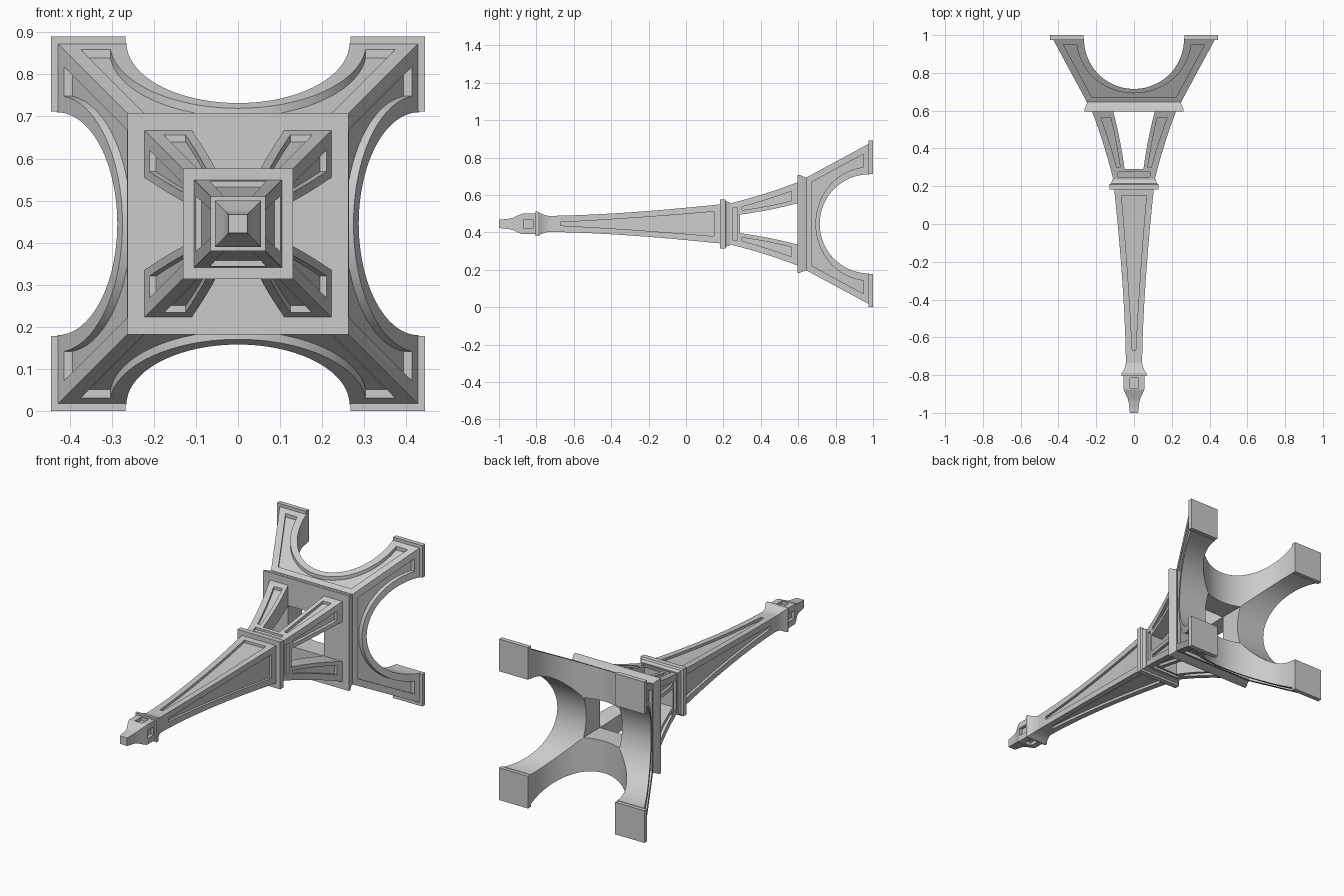
import bpy, bmesh, math
from mathutils import Matrix, Vector

if "Cube" in bpy.data.objects:
    bpy.data.objects.remove(bpy.data.objects["Cube"])

# The tower is built upright, then laid down with its feet toward +y
LAY_DOWN = Matrix.Translation((0, 1, 0.445)) @ Matrix.Rotation(math.pi / 2, 4, "X")


def new_object(name, bm):
    bmesh.ops.recalc_face_normals(bm, faces=bm.faces)
    mesh = bpy.data.meshes.new(name)
    bm.to_mesh(mesh)
    bm.free()
    obj = bpy.data.objects.new(name, mesh)
    bpy.context.collection.objects.link(obj)
    return obj


def loft(bm, sections):
    """Skin a list of matching point loops and cap both ends."""
    rings = [[bm.verts.new(p) for p in s] for s in sections]
    n = len(rings[0])
    for a, b in zip(rings, rings[1:]):
        for i in range(n):
            j = (i + 1) % n
            bm.faces.new((a[i], a[j], b[j], b[i]))
    bm.faces.new(rings[0][::-1])
    bm.faces.new(rings[-1])


def rect(x0, x1, y0, y1, h):
    return [Vector(p) for p in ((x0, y0, h), (x1, y0, h), (x1, y1, h), (x0, y1, h))]


def square_tower(name, profile):
    bm = bmesh.new()
    loft(bm, [rect(-w, w, -w, w, h) for h, w in profile])
    return new_object(name, bm)


def heights(h0, h1, n):
    return [h0 + (h1 - h0) * i / n for i in range(n + 1)]


def turned(sections, quarter):
    turn = Matrix.Rotation(quarter * math.pi / 2, 3, "Z")
    return [[turn @ p for p in s] for s in sections]


def panel(hs, left, right, width, depth):
    """Recess cutter that follows the sloping face on the +y side."""
    return [rect(left(h), right(h), width(h) - depth, width(h) + 0.05, h) for h in hs]


def four_sides(panels):
    bm = bmesh.new()
    for q in range(4):
        for p in panels:
            loft(bm, turned(p, q))
    return new_object("cutter", bm)


def cut(obj, cutter):
    cutter.hide_render = True
    mod = obj.modifiers.new("cut", "BOOLEAN")
    mod.operation, mod.solver, mod.object = "DIFFERENCE", "EXACT", cutter
    bpy.context.view_layer.objects.active = obj
    bpy.ops.object.modifier_apply(modifier=mod.name)
    bpy.data.objects.remove(cutter)


def centre_shaft():
    return square_tower("cutter", [(0.1, 0.11), (0.6, 0.11)])


parts = []

# Lower legs: a straight pyramid section with crossed arches
def base_w(h):
    return 0.43 - 0.54 * (h - 0.02)


lower_legs = square_tower("lower_legs", [(h, base_w(h)) for h in (0.02, 0.355)])
for q in range(2):
    bm = bmesh.new()
    arch = [(0.265 * math.cos(a), 0.02 + 0.265 * math.sin(a))
            for a in heights(0, math.pi, 48)]
    arch += [(-0.265, -0.1), (0.265, -0.1)]
    loft(bm, turned([[Vector((u, y, h)) for u, h in arch] for y in (-0.6, 0.6)], q))
    cut(lower_legs, new_object("cutter", bm))
cut(lower_legs, centre_shaft())

# Arched recess on each lower face
outline = [(0.305 * math.cos(a), 0.02 + 0.288 * math.sin(a))
           for a in heights(0.105, math.pi - 0.105, 40)]
for side, h in ((-1, 0.05), (-1, 0.328), (1, 0.328), (1, 0.05)):
    outline.append((side * (base_w(h) - 0.04), h))
cut(lower_legs, four_sides([[[Vector((u, base_w(h) + d, h)) for u, h in outline]
                             for d in (-0.02, 0.05)]]))
parts.append(lower_legs)

# Foot pads
bm = bmesh.new()
for sx in (-1, 1):
    for sy in (-1, 1):
        cx, cy, r = sx * 0.356, sy * 0.356, 0.089
        loft(bm, [rect(cx - r, cx + r, cy - r, cy + r, h) for h in (0, 0.025)])
parts.append(new_object("foot_pads", bm))

# Lower platform with an open centre
lower_platform = square_tower("lower_platform", [
    (0.35, 0.247), (0.365, 0.25), (0.392, 0.262), (0.405, 0.263)])
cut(lower_platform, centre_shaft())
parts.append(lower_platform)

# Upper legs: curved pyramid section with a tapering opening each way
def ramp(a, b, h0, h1, sag):
    def f(h):
        t = (h - h0) / (h1 - h0)
        return a + (b - a) * t - 4 * sag * t * (1 - t)
    return f


leg_w = ramp(0.222, 0.111, 0.405, 0.76, 0.006)
gap_w = ramp(0.11, 0.05, 0.405, 0.71, 0.005)
upper_legs = square_tower("upper_legs", [(h, leg_w(h)) for h in heights(0.4, 0.78, 12)])
for q in range(2):
    bm = bmesh.new()
    loft(bm, turned([rect(-gap_w(h), gap_w(h), -0.4, 0.4, h)
                     for h in heights(0.39, 0.71, 12)], q))
    cut(upper_legs, new_object("cutter", bm))

# Leg and crossbeam recesses
hs = heights(0.435, 0.7, 8)
cut(upper_legs, four_sides([
    panel(hs, lambda h: gap_w(h) + 0.022, lambda h: leg_w(h) - 0.035, leg_w, 0.016),
    panel(hs, lambda h: 0.035 - leg_w(h), lambda h: -gap_w(h) - 0.022, leg_w, 0.016),
    panel((0.725, 0.75), lambda h: -0.085, lambda h: 0.085, leg_w, 0.012)]))
parts.append(upper_legs)

# Upper platform
parts.append(square_tower("upper_platform", [
    (0.765, 0.115), (0.785, 0.121), (0.79, 0.131), (0.818, 0.131)]))

# Spire with a long tapering recess on each face
def spire_w(h):
    t = min(max((h - 0.815) / 0.925, 0), 1)
    return 0.043 + 0.062 * (1 - t) ** 1.6


spire = square_tower("spire", [(h, spire_w(h)) for h in heights(0.81, 1.745, 24)])
strip = ramp(0.066, 0.009, 0.85, 1.67, 0.004)
cut(spire, four_sides([panel(heights(0.85, 1.67, 16), lambda h: -strip(h), strip,
                             spire_w, 0.014)]))
parts.append(spire)

# Flared gallery below the lantern
parts.append(square_tower("gallery", [
    (1.735, 0.043), (1.755, 0.047), (1.775, 0.055), (1.79, 0.065), (1.805, 0.065)]))

# Lantern with recessed windows and a pointed tip
lantern = square_tower("lantern", [
    (1.8, 0.055), (1.875, 0.055), (1.9, 0.045), (1.925, 0.033), (1.945, 0.028), (2, 0.022)])
cut(lantern, four_sides([panel((1.815, 1.87), lambda h: -0.022, lambda h: 0.022,
                               lambda h: 0.055, 0.018)]))
parts.append(lantern)

# Lay the tower down and smooth the curved surfaces
for obj in bpy.context.view_layer.objects:
    obj.select_set(obj in parts)
for obj in parts:
    obj.data.transform(LAY_DOWN)
bpy.context.view_layer.objects.active = parts[0]
bpy.ops.object.shade_smooth_by_angle(angle=math.radians(20))
